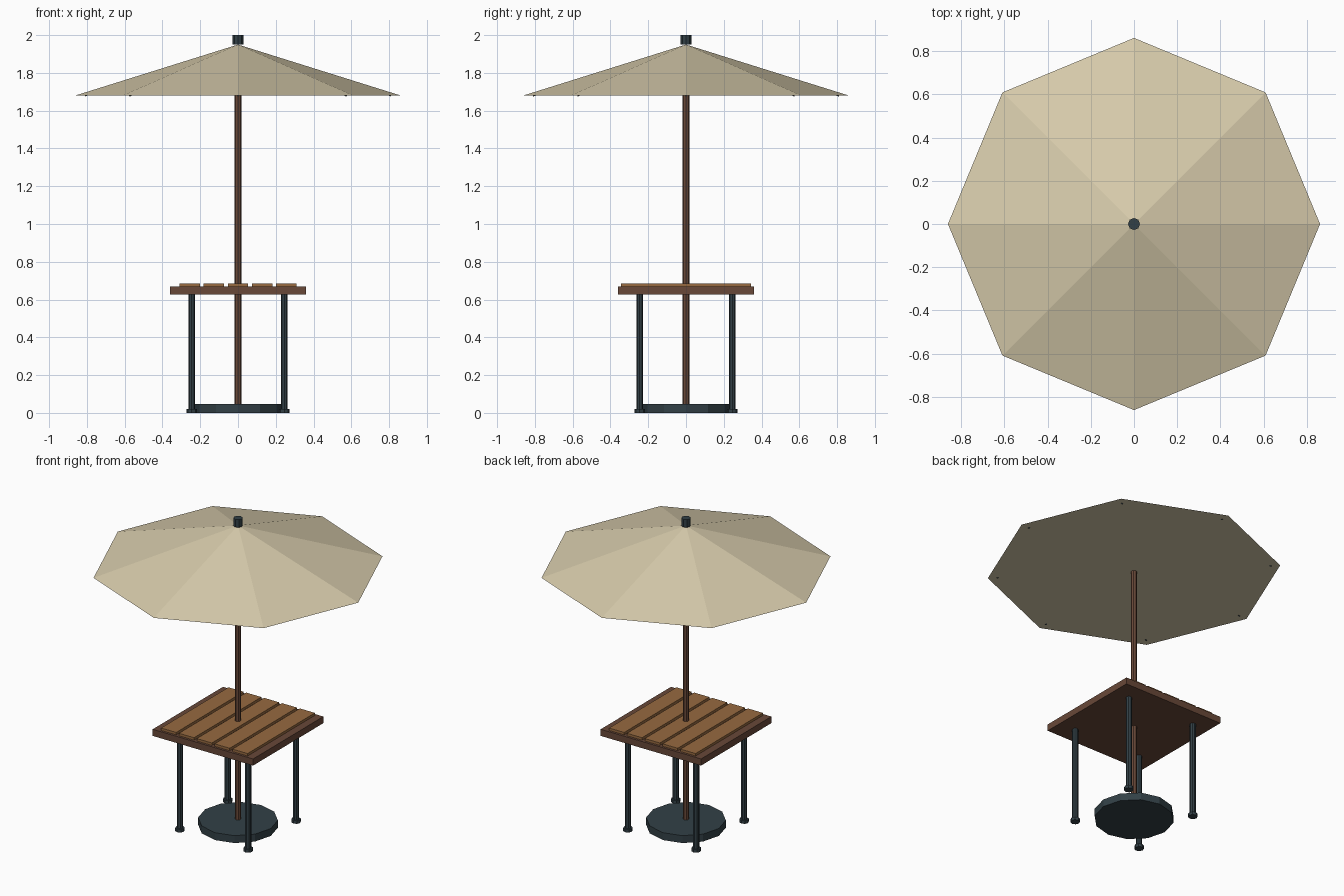
import bpy
from math import cos, sin, pi
from mathutils import Vector

if "Cube" in bpy.data.objects:
    bpy.data.objects.remove(bpy.data.objects["Cube"])


def material(name, rgb):
    mat = bpy.data.materials.new(name)
    mat.use_nodes = True
    mat.diffuse_color = (*rgb, 1)
    mat.node_tree.nodes["Principled BSDF"].inputs["Base Color"].default_value = (*rgb, 1)
    return mat


CANVAS = material("tan canvas", (0.68, 0.60, 0.41))
SLAT = material("light wood", (0.31, 0.144, 0.051))
WOOD = material("dark wood", (0.14, 0.065, 0.04))
METAL = material("dark metal", (0.032, 0.051, 0.061))


def finish(name, mat):
    obj = bpy.context.object
    obj.name = name
    obj.data.materials.append(mat)
    return obj


def box(name, mat, x, z0, z1, width, depth):
    bpy.ops.mesh.primitive_cube_add(size=1, location=(x, 0, (z0 + z1) / 2))
    obj = finish(name, mat)
    obj.scale = (width, depth, z1 - z0)
    return obj


def rod(name, mat, start, end, r0, r1=None, sides=8):
    """Faceted cylinder or cone between two points."""
    a, b = Vector(start), Vector(end)
    bpy.ops.mesh.primitive_cone_add(
        vertices=sides, radius1=r0, radius2=r0 if r1 is None else r1,
        depth=(b - a).length, location=(a + b) / 2)
    obj = finish(name, mat)
    obj.rotation_mode = 'QUATERNION'
    obj.rotation_quaternion = Vector((0, 0, 1)).rotation_difference(b - a)
    return obj


# Table top and slats
box("table_top", WOOD, 0, 0.627, 0.67, 0.72, 0.72)
for i in range(5):
    box(f"table_slat_{i + 1}", SLAT, (i - 2) * 0.128, 0.67, 0.686, 0.108, 0.69)

# Legs with feet
for side, x in (("left", 0.245), ("right", -0.245)):
    for end, y in (("front", -0.245), ("back", 0.245)):
        rod(f"{end}_{side}_leg", METAL, (x, y, 0), (x, y, 0.627), 0.018)
        rod(f"{end}_{side}_foot", METAL, (x, y, 0), (x, y, 0.02), 0.028)

# Weighted base and pole
rod("umbrella_base", METAL, (0, 0, 0), (0, 0, 0.048), 0.235, sides=12)
rod("umbrella_pole", WOOD, (0, 0, 0.01), (0, 0, 1.945), 0.018)

# Canopy with ribs and top cap
rod("canopy", CANVAS, (0, 0, 1.68), (0, 0, 1.95), 0.862, 0)
for i in range(8):
    a = i * pi / 4
    rod(f"canopy_rib_{i + 1}", METAL, (0, 0, 1.94),
        (0.81 * cos(a), 0.81 * sin(a), 1.68), 0.005, sides=6)
rod("top_cap", METAL, (0, 0, 1.95), (0, 0, 2.0), 0.028)
